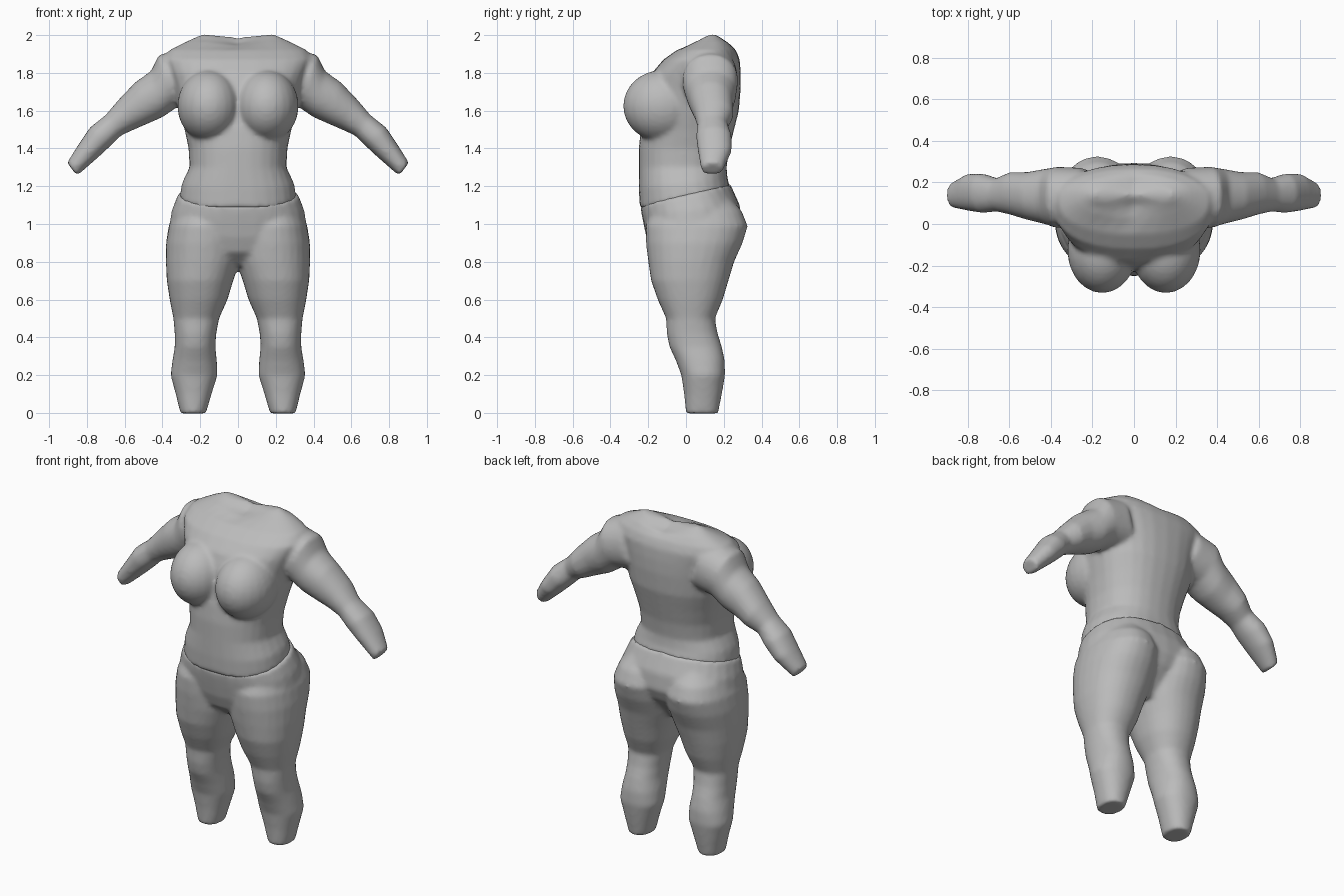
import bpy, bmesh, math
from mathutils import Vector, Matrix

SIDES = 28
grey = bpy.data.materials.new("mannequin grey")
grey.diffuse_color = (0.5, 0.5, 0.5, 1)


def loop(n=2.0):
    """Unit superellipse points."""
    pts = []
    for i in range(SIDES):
        a = 2 * math.pi * i / SIDES
        c, s = math.cos(a), math.sin(a)
        pts.append((math.copysign(abs(c) ** (2 / n), c),
                    math.copysign(abs(s) ** (2 / n), s)))
    return pts


def loft(bm, rings):
    """Skin closed rings and cap both ends."""
    vs = [[bm.verts.new(p) for p in r] for r in rings]
    faces = []
    for a, b in zip(vs, vs[1:]):
        for i in range(SIDES):
            j = (i + 1) % SIDES
            faces.append(bm.faces.new((a[i], a[j], b[j], b[i])))
    for r in (vs[0], vs[-1]):
        mid = bm.verts.new(sum((v.co for v in r), Vector()) / SIDES)
        for i in range(SIDES):
            faces.append(bm.faces.new((r[i], r[(i + 1) % SIDES], mid)))
    bmesh.ops.recalc_face_normals(bm, faces=faces)


def level_ring(z, x0, x1, y0, y1, n=2.2, tilt=0.0, dip=0.0):
    """Horizontal ring; tilt lifts the back, dip lowers the middle."""
    ring = []
    for u, v in loop(n):
        x = (x0 + x1) / 2 + u * (x1 - x0) / 2
        y = (y0 + y1) / 2 + v * (y1 - y0) / 2
        zz = z + tilt * (v + 1) / 2 - dip * max(0, 1 - abs(x) / 0.19)
        ring.append((x, y, zz))
    return ring


def arm_ring(side, xt, zt, xb, zb, y0, y1):
    """Ring spanning an upper and a lower outline point."""
    return [(side * ((xt + xb) / 2 + u * (xt - xb) / 2),
             (y0 + y1) / 2 + v * (y1 - y0) / 2,
             (zt + zb) / 2 + u * (zt - zb) / 2) for u, v in loop(2.15)]


def finish(name, bm):
    """Fuse the overlapping volumes into one smooth skin."""
    me = bpy.data.meshes.new(name)
    bm.to_mesh(me)
    bm.free()
    me.materials.append(grey)
    ob = bpy.data.objects.new(name, me)
    bpy.context.collection.objects.link(ob)
    fuse = ob.modifiers.new("fuse", 'REMESH')
    fuse.mode = 'VOXEL'
    fuse.voxel_size = 0.013
    fuse.use_smooth_shade = True
    soft = ob.modifiers.new("soften", 'SMOOTH')
    soft.factor = 0.5
    soft.iterations = 6
    return ob


# Upper body: trunk (z, half width, front, back, tilt, dip)
bm = bmesh.new()
trunk = [
    (1.08, 0.31, -0.245, 0.235, 0.11, 0),
    (1.19, 0.297, -0.25, 0.22, 0.05, 0),
    (1.30, 0.257, -0.25, 0.215, 0, 0),
    (1.40, 0.262, -0.25, 0.23, 0, 0),
    (1.50, 0.283, -0.24, 0.255, 0, 0),
    (1.60, 0.31, -0.22, 0.28, 0, 0),
    (1.72, 0.335, -0.21, 0.29, 0, 0),
    (1.80, 0.36, -0.18, 0.29, 0, 0),
    (1.87, 0.39, -0.12, 0.285, 0, 0),
    (1.92, 0.365, -0.05, 0.265, 0, 0),
    (1.965, 0.275, 0.03, 0.235, 0, 0.02),
    (2.004, 0.19, 0.09, 0.19, 0, 0.05),
]
loft(bm, [level_ring(z, -w, w, f, b, 2.3, t, d) for z, w, f, b, t, d in trunk])

# Arms (top x, z, bottom x, z, front, back) and bust
arm = [
    (0.28, 1.93, 0.20, 1.64, 0.01, 0.27),
    (0.42, 1.895, 0.32, 1.62, -0.02, 0.275),
    (0.46, 1.81, 0.40, 1.565, 0.0, 0.265),
    (0.545, 1.75, 0.48, 1.53, 0.02, 0.25),
    (0.635, 1.655, 0.55, 1.50, 0.045, 0.25),
    (0.70, 1.578, 0.62, 1.468, 0.06, 0.22),
    (0.785, 1.51, 0.67, 1.418, 0.053, 0.242),
    (0.845, 1.42, 0.74, 1.353, 0.063, 0.242),
    (0.905, 1.325, 0.852, 1.255, 0.08, 0.195),
]
for side in (-1, 1):
    loft(bm, [arm_ring(side, *r) for r in arm])
    bmesh.ops.create_uvsphere(
        bm, u_segments=24, v_segments=16, radius=1,
        matrix=Matrix.Translation((side * 0.153, -0.125, 1.625))
        @ Matrix.Diagonal((0.168, 0.208, 0.19, 1)))
finish("upper_body", bm)

# Lower body: hips (z, half width, front, back, tilt)
bm = bmesh.new()
hips = [
    (0.78, 0.18, -0.10, 0.15, 0),
    (0.85, 0.30, -0.18, 0.20, 0),
    (0.93, 0.355, -0.21, 0.265, 0),
    (1.00, 0.363, -0.225, 0.295, 0),
    (1.05, 0.35, -0.235, 0.285, 0.05),
    (1.10, 0.318, -0.242, 0.235, 0.11),
]
loft(bm, [level_ring(z, -w, w, f, b, 2.3, t) for z, w, f, b, t in hips])

# Legs (z, inner x, outer x, front, back)
leg = [
    (-0.003, 0.17, 0.305, 0.0, 0.17),
    (0.10, 0.14, 0.33, -0.01, 0.19),
    (0.20, 0.108, 0.357, -0.025, 0.207),
    (0.28, 0.112, 0.347, -0.055, 0.205),
    (0.35, 0.12, 0.335, -0.088, 0.19),
    (0.42, 0.115, 0.335, -0.102, 0.168),
    (0.50, 0.10, 0.342, -0.105, 0.153),
    (0.60, 0.055, 0.362, -0.15, 0.195),
    (0.70, 0.025, 0.377, -0.185, 0.225),
    (0.80, -0.01, 0.382, -0.20, 0.255),
    (0.90, -0.02, 0.381, -0.212, 0.30),
    (0.99, -0.015, 0.367, -0.215, 0.327),
    (1.07, 0.01, 0.335, -0.18, 0.295),
    (1.13, 0.06, 0.27, -0.02, 0.24),
]
for side in (-1, 1):
    loft(bm, [level_ring(z, side * i, side * o, f, b) for z, i, o, f, b in leg])
finish("lower_body", bm)
